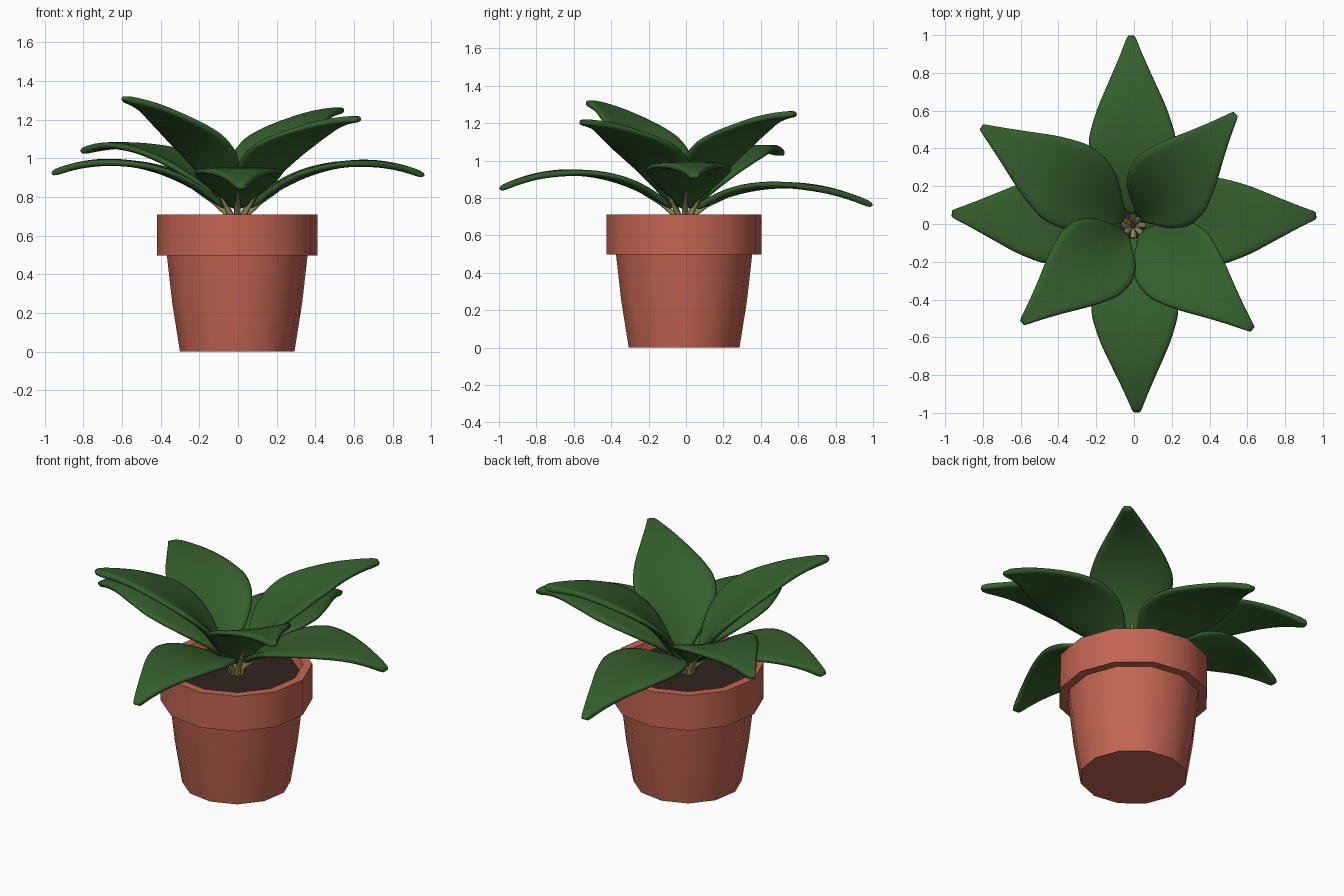
import bpy, bmesh, math
from mathutils import Vector

if "Cube" in bpy.data.objects:
    bpy.data.objects.remove(bpy.data.objects["Cube"])

CX, CY = -0.004, -0.010   # pot centre
SIDES = 12
TURN = math.radians(6)


def material(name, rgb):
    m = bpy.data.materials.new(name)
    m.diffuse_color = (*rgb, 1)
    m.use_nodes = True
    m.node_tree.nodes["Principled BSDF"].inputs["Base Color"].default_value = m.diffuse_color
    return m


TERRACOTTA = material("terracotta", (0.55, 0.13, 0.085))
SOIL = material("soil_brown", (0.03, 0.018, 0.014))
LEAF = material("leaf_green", (0.036, 0.115, 0.027))
STEM = material("stem_olive", (0.28, 0.25, 0.10))


def add_object(name, bm, mat):
    bmesh.ops.recalc_face_normals(bm, faces=bm.faces)
    me = bpy.data.meshes.new(name)
    bm.to_mesh(me)
    bm.free()
    me.materials.append(mat)
    ob = bpy.data.objects.new(name, me)
    bpy.context.collection.objects.link(ob)
    return ob


def smooth(ob, angle):
    bpy.ops.object.select_all(action='DESELECT')
    ob.select_set(True)
    bpy.context.view_layer.objects.active = ob
    bpy.ops.object.shade_smooth_by_angle(angle=math.radians(angle))


def lathe(name, profile, mat):
    """Revolve (radius, z) points; both ends are capped."""
    bm = bmesh.new()
    rings = []
    for r, z in profile:
        rings.append([bm.verts.new((CX + r * math.cos(TURN + math.tau * i / SIDES),
                                    CY + r * math.sin(TURN + math.tau * i / SIDES), z))
                      for i in range(SIDES)])
    for a, b in zip(rings, rings[1:]):
        for i in range(SIDES):
            j = (i + 1) % SIDES
            bm.faces.new((a[i], a[j], b[j], b[i]))
    bm.faces.new(rings[0])
    bm.faces.new(rings[-1])
    ob = add_object(name, bm, mat)
    smooth(ob, 35)
    return ob


def interpolate(table, t):
    for (t0, v0), (t1, v1) in zip(table, table[1:]):
        if t <= t1:
            return v0 + (v1 - v0) * (t - t0) / (t1 - t0)
    return table[-1][1]


# half width of a leaf along its length
WIDTH = [(0, .02), (.08, .08), (.2, .18), (.32, .228), (.44, .235),
         (.6, .187), (.8, .1), (.93, .045), (1, .018)]


def make_leaf(name, tip, mid, cup_base, cup_tip):
    """Arched blade along a bent midrib, cupped at the base, plus its stem."""
    base = Vector((CX, CY, 0))
    flat = Vector((tip[0], tip[1], 0)) - base
    length = flat.length
    out = flat.normalized()
    side = Vector((-out.y, out.x, 0))
    p0, p2 = Vector((.06, .745)), Vector((length, tip[2]))
    p1 = 2 * Vector(mid) - (p0 + p2) / 2

    def rib(t):
        p = p0 * (1 - t) ** 2 + p1 * 2 * t * (1 - t) + p2 * t * t
        d = ((p1 - p0) * (1 - t) + (p2 - p1) * t).normalized()
        up = out * -d.y + Vector((0, 0, d.x))
        return base + out * p.x + Vector((0, 0, p.y)), up

    rows, cols = 16, 6
    bm = bmesh.new()
    grid = []
    for i in range(rows + 1):
        t = i / rows
        pos, up = rib(t)
        w = interpolate(WIDTH, t)
        cup = interpolate([(0, cup_base), (.2, cup_base), (.65, cup_tip), (1, cup_tip)], t)
        row = []
        for j in range(cols + 1):
            s = 2 * j / cols - 1
            row.append(bm.verts.new(pos + side * w * s + up * cup * (w / .24) * s * s))
        grid.append(row)
    for a, b in zip(grid, grid[1:]):
        for j in range(cols):
            bm.faces.new((a[j], a[j + 1], b[j + 1], b[j]))
    leaf = add_object(name, bm, LEAF)
    sol = leaf.modifiers.new("thickness", 'SOLIDIFY')
    sol.thickness, sol.offset = .034, 0
    sub = leaf.modifiers.new("rounding", 'SUBSURF')
    sub.levels = sub.render_levels = 1
    smooth(leaf, 180)

    # stem from the soil to the underside of the blade
    cu = bpy.data.curves.new(name + "_stem", 'CURVE')
    cu.dimensions = '3D'
    cu.bevel_depth, cu.bevel_resolution, cu.use_fill_caps = .016, 1, True
    path = [base + out * .025 + Vector((0, 0, .64)), base + out * .04 + Vector((0, 0, .7))]
    for t in (.06, .16):
        pos, up = rib(t)
        path.append(pos - up * .012)
    sp = cu.splines.new('POLY')
    sp.points.add(len(path) - 1)
    for pt, co, r in zip(sp.points, path, (1.1, 1, .9, .5)):
        pt.co, pt.radius = (*co, 1), r
    cu.materials.append(STEM)
    bpy.context.collection.objects.link(bpy.data.objects.new(name + "_stem", cu))


# pot with thick rim and hollow top
lathe("pot", [(.298, 0), (.338, .25), (.366, .497), (.417, .497), (.417, .71),
              (.367, .71), (.345, .62)], TERRACOTTA)
# soil
lathe("soil", [(.345, .63), (.352, .66)], SOIL)

# leaves: tip position, midrib midpoint (distance out, height), cupping at base and tip
LEAVES = {
    "lower_leaf_back": ((-.015, 1.0, .758), (.53, .868), .03, -.01),
    "lower_leaf_right": ((.967, .045, .91), (.52, .965), .03, -.01),
    "lower_leaf_front": ((.015, -1.0, .845), (.53, .932), .03, -.01),
    "lower_leaf_left": ((-.967, .055, .92), (.52, .968), .03, -.01),
    "middle_leaf_back_left": ((-.81, .515, 1.035), (.50, 1.03), .05, 0),
    "upper_leaf_back_right": ((.54, .585, 1.25), (.37, 1.11), .06, .005),
    "upper_leaf_front_right": ((.63, -.56, 1.205), (.39, 1.08), .06, .005),
    "upper_leaf_front_left": ((-.595, -.525, 1.31), (.36, 1.13), .06, .005),
}
for leaf_name, spec in LEAVES.items():
    make_leaf(leaf_name, *spec)
